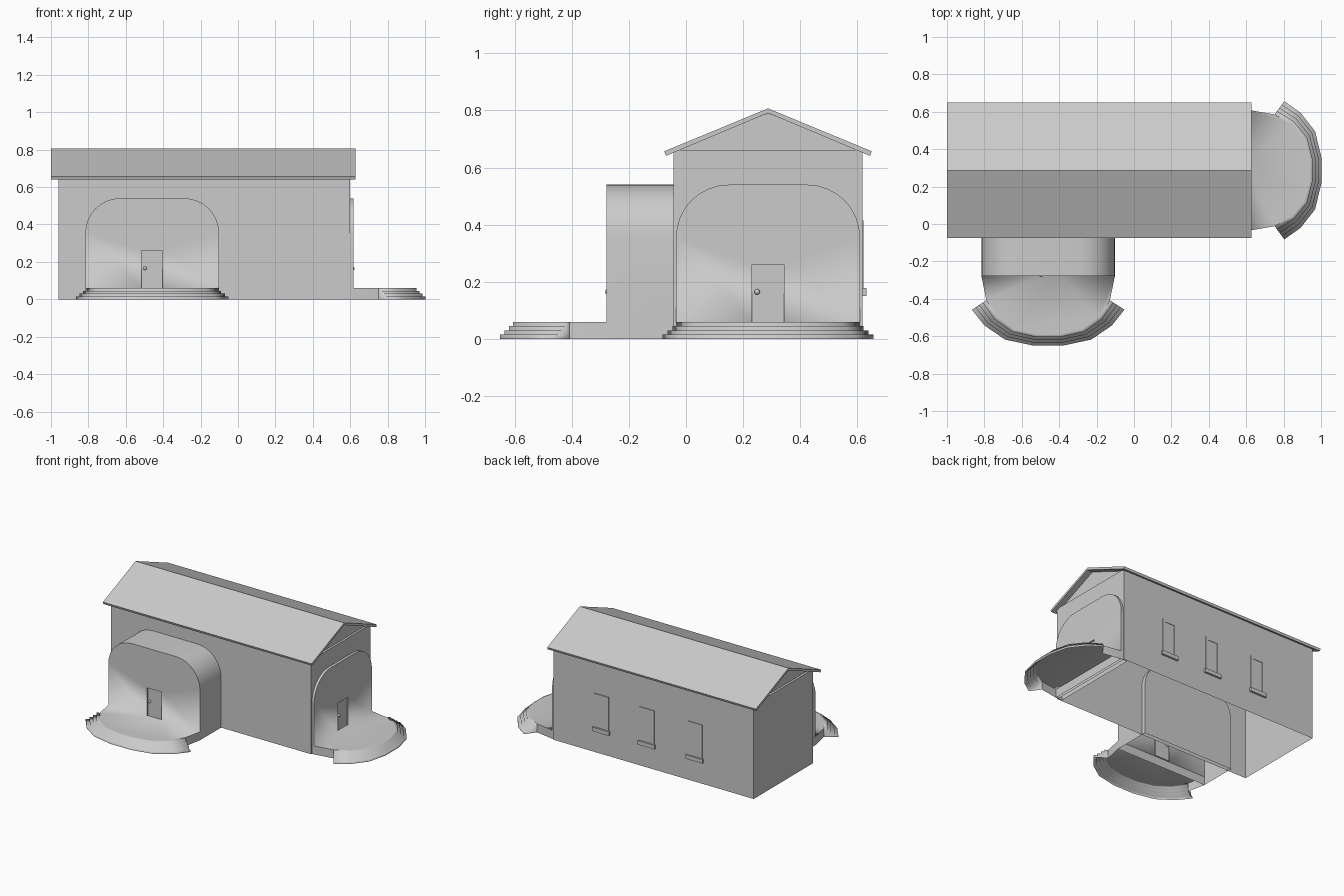
import bpy, bmesh, math
from mathutils import Matrix, Vector

cube = bpy.data.objects.get("Cube")
if cube:
    bpy.data.objects.remove(cube, do_unlink=True)

mat = bpy.data.materials.new("plain grey")
mat.use_nodes = True
GREY = (0.6, 0.6, 0.6, 1)
mat.diffuse_color = GREY
mat.node_tree.nodes["Principled BSDF"].inputs["Base Color"].default_value = GREY


def finish(name, bm, matrix=None):
    bmesh.ops.recalc_face_normals(bm, faces=bm.faces)
    me = bpy.data.meshes.new(name)
    bm.to_mesh(me)
    bm.free()
    me.materials.append(mat)
    ob = bpy.data.objects.new(name, me)
    if matrix:
        ob.matrix_world = matrix
    bpy.context.collection.objects.link(ob)


def sweep(bm, rows, open_sides=0):
    """Skin cross-sections in order, cap both ends, leave the last sides open."""
    rows = [[bm.verts.new(p) for p in row] for row in rows]
    n = len(rows[0])
    for a, b in zip(rows, rows[1:]):
        for i in range(n - open_sides):
            j = (i + 1) % n
            bm.faces.new((a[i], a[j], b[j], b[i]))
    bm.faces.new(rows[0])
    bm.faces.new(rows[-1])
    bmesh.ops.delete(bm, geom=[v for v in bm.verts if not v.link_faces], context="VERTS")


def prism_x(name, profile, x0, x1, open_sides=0):
    bm = bmesh.new()
    sweep(bm, [[(x, y, z) for y, z in profile] for x in (x0, x1)], open_sides)
    finish(name, bm)


def box(name, lo, hi, open_sides=0):
    prism_x(name, [(hi[1], lo[2]), (hi[1], hi[2]), (lo[1], hi[2]), (lo[1], lo[2])],
            lo[0], hi[0], open_sides)


# Hall (open underneath), gables and roof
MID, HALF, WALL = 0.287, 0.33, 0.662
FRONT, BACK = MID - HALF, MID + HALF
box("hall_walls", (-0.96, FRONT, 0), (0.6, BACK, WALL), open_sides=1)
prism_x("gables", [(FRONT, WALL), (BACK, WALL), (MID, 0.79)], -0.945, 0.585)
EAVE = 0.363
prism_x("roof", [(MID - EAVE, 0.657), (MID, 0.807), (MID + EAVE, 0.657),
                 (MID + EAVE - 0.006, 0.641), (MID, 0.791), (MID - EAVE + 0.006, 0.641)],
        -1.0, 0.627)

# Back windows: frame bars, pane and sill
for i, x in enumerate((0.226, -0.13, -0.504)):
    n = str(i + 1)
    for side in (-1, 1):
        cx = x + side * 0.047
        box("window_jamb_" + n, (cx - 0.009, BACK - 0.01, 0.17), (cx + 0.009, BACK + 0.005, 0.415))
    box("window_head_" + n, (x - 0.056, BACK - 0.01, 0.397), (x + 0.056, BACK + 0.005, 0.415))
    box("window_pane_" + n, (x - 0.04, BACK - 0.01, 0.17), (x + 0.04, BACK + 0.002, 0.4))
    box("window_sill_" + n, (x - 0.066, BACK - 0.01, 0.15), (x + 0.066, BACK + 0.014, 0.178))

# Entrance outline halves, across and outward, for the landing and the lowest step
INNER = [(0.33, 0.13), (0.27, 0.22), (0.18, 0.285), (0.06, 0.312)]
OUTER = [(0.408, 0.18), (0.34, 0.265), (0.23, 0.34), (0.08, 0.372)]
DECK, TOP, RADIUS = 0.06, 0.54, 0.185
DOOR_W, DOOR_TOP, RECESS = 0.056, 0.26, 0.01


def both_sides(half, sx, sy):
    pts = [(u * sx, v * sy) for u, v in half]
    return pts + [(-u, v) for u, v in reversed(pts)]


def entrance(name, matrix, w, depth, sx, sy):
    # Arched porch with doorway, joined to its landing, open underneath
    bm = bmesh.new()
    V = lambda u, v, z: bm.verts.new((u, v, z))
    F = lambda *vs: bm.faces.new(vs)
    arc = []
    for k in range(9):
        a = k * math.pi / 16
        arc.append((w - RADIUS + RADIUS * math.cos(a), TOP - RADIUS + RADIUS * math.sin(a)))
    arc += [(-u, z) for u, z in reversed(arc)]
    crown = [V(u, 0, z) for u, z in arc]
    right, left = V(w, 0, DECK), V(-w, 0, DECK)
    dr, dl = V(DOOR_W, 0, DECK), V(-DOOR_W, 0, DECK)
    tr, tl = V(DOOR_W, 0, DOOR_TOP), V(-DOOR_W, 0, DOOR_TOP)
    F(dr, right, crown[0], tr)
    F(left, dl, tl, crown[-1])
    F(tr, *crown, tl)
    # Recessed door
    br, bl, btr, btl = [V(p.co.x, -RECESS, p.co.z) for p in (dr, dl, tr, tl)]
    F(dr, tr, btr, br)
    F(tr, tl, btl, btr)
    F(tl, dl, bl, btl)
    F(br, btr, btl, bl)
    F(dr, br, bl, dl)
    # Porch sides and back
    loop = [V(w, 0, 0), right] + crown + [left, V(-w, 0, 0)]
    rear = [V(p.co.x, -depth, p.co.z) for p in loop]
    for i in range(len(loop) - 1):
        F(loop[i], loop[i + 1], rear[i + 1], rear[i])
    F(*rear)
    # Landing with short cheeks between the porch and the steps
    edge = [V(u, v, DECK) for u, v in both_sides(INNER, sx, sy)]
    F(right, *edge, left, dl, dr)
    for top, foot, end in ((right, loop[0], edge[0]), (left, loop[-1], edge[-1])):
        F(top, end, V(end.co.x, end.co.y, 0), foot)
    F(V(w, 0, 0), V(w, 0, DECK), V(-w, 0, DECK), V(-w, 0, 0))
    bmesh.ops.recalc_face_normals(bm, faces=bm.faces)
    # Soft blend where the wall meets the landing, crisp corners elsewhere
    base = {right, left, dr, dl}
    for f in bm.faces:
        f.smooth = True
    for e in bm.edges:
        soft = set(e.verts) <= base
        e.smooth = soft or e.calc_face_angle(0) < math.radians(35)
    finish(name + "_porch", bm, matrix)

    # Curved flight of four steps, a smooth shell open behind and below
    profile = [(0, DECK)]
    for k in range(4):
        z = DECK * (1 - k / 4)
        profile += [(k / 4, z), ((k + 1) / 4, z)]
    profile = profile[1:] + [(1, 0), (0, 0)]
    rows = []
    for a, b in zip(both_sides(INNER, sx, sy), both_sides(OUTER, sx, sy)):
        a, b = Vector(a), Vector(b)
        rows.append([(*a.lerp(b, t), z) for t, z in profile])
    bm = bmesh.new()
    sweep(bm, rows, open_sides=2)
    for f in bm.faces:
        f.smooth = True
    finish(name + "_steps", bm, matrix)

    # Door knob
    bm = bmesh.new()
    bmesh.ops.create_uvsphere(bm, u_segments=10, v_segments=6, radius=0.01,
                              matrix=Matrix.Translation((DOOR_W - 0.018, -0.005, 0.165)))
    for f in bm.faces:
        f.smooth = True
    finish(name + "_door_knob", bm, matrix)


entrance("front", Matrix.Translation((-0.459, -0.278, 0)) @ Matrix.Rotation(math.pi, 4, "Z"),
         0.357, 0.265, 1, 1)
entrance("side", Matrix.Translation((0.618, MID, 0)) @ Matrix.Rotation(-math.pi / 2, 4, "Z"),
         0.322, 0.05, 0.905, 1.03)
